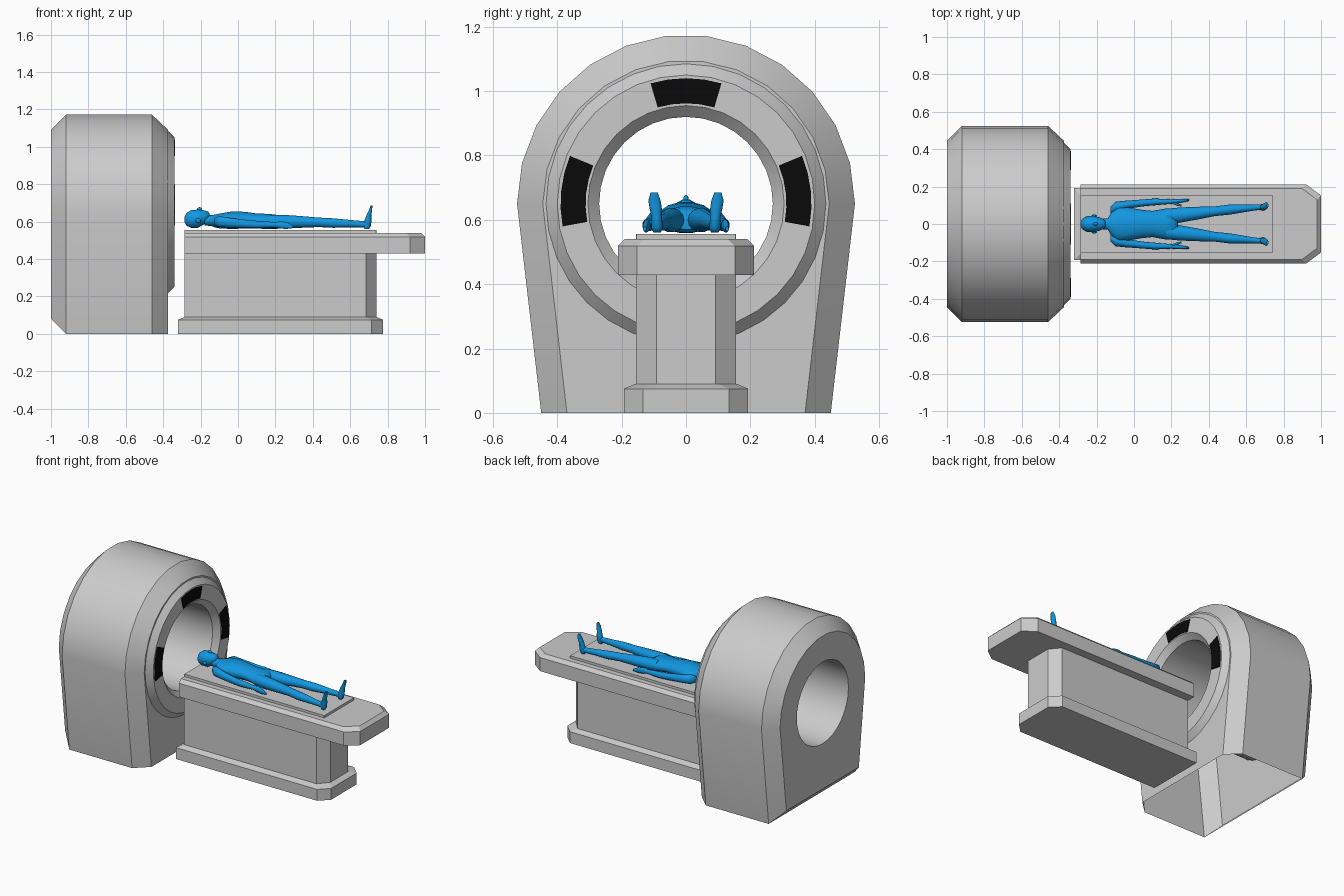
import bpy, bmesh
from math import sin, cos, pi, radians
from mathutils import Vector

cube = bpy.data.objects.get("Cube")
if cube:
    bpy.data.objects.remove(cube, do_unlink=True)


def material(name, colour):
    mat = bpy.data.materials.new(name)
    mat.use_nodes = True
    mat.diffuse_color = (*colour, 1)
    mat.node_tree.nodes["Principled BSDF"].inputs["Base Color"].default_value = (*colour, 1)
    return mat


grey = material("light grey", (0.6, 0.6, 0.6))
black = material("black", (0.003, 0.003, 0.003))
blue = material("blue", (0.006, 0.31, 0.75))


def finish(name, bm, mat, angle=30):
    bmesh.ops.recalc_face_normals(bm, faces=bm.faces[:])
    mesh = bpy.data.meshes.new(name)
    bm.to_mesh(mesh)
    bm.free()
    mesh.materials.append(mat)
    obj = bpy.data.objects.new(name, mesh)
    bpy.context.collection.objects.link(obj)
    bpy.ops.object.select_all(action="DESELECT")
    obj.select_set(True)
    bpy.context.view_layer.objects.active = obj
    bpy.ops.object.shade_smooth_by_angle(angle=radians(angle))
    return obj


def bridge(bm, loops):
    """Join equal-length closed loops of points with quads."""
    rings = [[bm.verts.new(p) for p in loop] for loop in loops]
    for a, b in zip(rings, rings[1:]):
        for i in range(len(a)):
            j = (i + 1) % len(a)
            bm.faces.new((a[i], a[j], b[j], b[i]))
    return rings


def loft(name, loops, mat, angle=30):
    bm = bmesh.new()
    rings = bridge(bm, loops)
    bm.faces.new(rings[0])
    bm.faces.new(rings[-1])
    return finish(name, bm, mat, angle)


# Gantry housing: tapered arch, chamfered at both ends, open underneath
CENTRE = 0.65
BORE = 0.27
RIM = 0.435
SIDES = 32
ARC = 13


def circle(x, r, n=SIDES):
    return [Vector((x, r * cos(2 * pi * i / n), CENTRE + r * sin(2 * pi * i / n))) for i in range(n)]


def arch(x, inset, floor):
    r = 0.525 - inset
    foot = 0.45 - inset + 0.115 * floor
    curve = [(x, r * cos(pi * i / ARC), CENTRE + r * sin(pi * i / ARC)) for i in range(ARC + 1)]
    return [(x, foot, floor)] + curve + [(x, -foot, floor)]


bm = bmesh.new()
rings = bridge(bm, [arch(-1, 0.08, 0.08), arch(-0.92, 0, 0), arch(-0.46, 0, 0), arch(-0.375, 0.08, 0)])
under = [f for f in bm.faces if all(v.co.z < 0.01 for v in f.verts)]
bmesh.ops.delete(bm, geom=under, context="FACES_ONLY")
for ring, radius in ((rings[0], BORE), (rings[-1], RIM)):
    x = ring[0].co.x
    hole = [bm.verts.new(p) for p in circle(x, radius)]
    edges = []
    for loop in (ring, hole):
        for i, v in enumerate(loop):
            w = loop[(i + 1) % len(loop)]
            edges.append(bm.edges.get((v, w)) or bm.edges.new((v, w)))
    bmesh.ops.triangle_fill(bm, edges=edges, use_beauty=True, normal=(1, 0, 0))
finish("gantry_housing", bm, grey)

# Raised front ring and the bore behind it
bm = bmesh.new()
bridge(bm, [circle(x, r) for x, r in
            ((-0.375, RIM), (-0.34, 0.4), (-0.34, 0.305), (-0.375, BORE), (-1, BORE))])
finish("front_ring_and_bore", bm, grey)

# Dark display plates on the ring
for name, middle in (("top", 90), ("left", 6), ("right", 174)):
    loops = []
    for x in (-0.342, -0.337):
        outline = []
        for r, way in ((0.39, 1), (0.312, -1)):
            for k in range(-2, 3):
                a = radians(middle + way * k * 8.2)
                outline.append((x, r * cos(a), CENTRE + r * sin(a)))
        loops.append(outline)
    loft(name + "_display_plate", loops, black)


# Table parts: rectangles with the two foot-end corners cut off
def slab(name, x0, x1, half, cut, levels, head=0):
    loops = []
    for z, inset in levels:
        a, b, h = x0 + inset * head, x1 - inset, half - inset
        cx, cy = cut
        loops.append([(a, -h, z), (b - cx, -h, z), (b, cy - h, z),
                      (b, h - cy, z), (b - cx, h, z), (a, h, z)])
    return loft(name, loops, grey, 10)


slab("table_foot", -0.32, 0.775, 0.193, (0.06, 0.06), ((0, 0), (0.075, 0), (0.09, 0.035)), head=1)
slab("table_column", -0.285, 0.74, 0.156, (0.055, 0.065), ((0.09, 0), (0.43, 0)))
slab("table_top", -0.285, 1, 0.212, (0.08, 0.06), ((0.428, 0), (0.518, 0), (0.54, 0.022)))
slab("mattress", -0.285, 0.74, 0.155, (0.001, 0.001), ((0.535, 0), (0.556, 0)))


# Patient: smooth lofts through elliptical sections
def limb(name, rows, upright=False, n=14):
    loops = []
    for x, y, z, width, depth in rows:
        loop = []
        for i in range(n):
            c, s = cos(2 * pi * i / n), sin(2 * pi * i / n)
            if upright:
                loop.append((x + depth * s, y + width * c, z))
            else:
                loop.append((x, y + width * c, z + depth * s))
        loops.append(loop)
    return loft(name, loops, blue, 60)


def ball(name, place, size):
    bm = bmesh.new()
    bmesh.ops.create_uvsphere(bm, u_segments=12, v_segments=8, radius=1)
    for v in bm.verts:
        v.co = Vector(a * b for a, b in zip(v.co, size)) + Vector(place)
    return finish(name, bm, blue, 60)


limb("patient_torso", [
    (-0.18, 0, 0.607, 0.027, 0.028), (-0.14, 0, 0.605, 0.03, 0.03),
    (-0.12, 0, 0.603, 0.065, 0.036), (-0.09, 0, 0.603, 0.095, 0.042),
    (-0.03, 0, 0.608, 0.088, 0.048), (0.04, 0, 0.607, 0.076, 0.046),
    (0.1, 0, 0.603, 0.07, 0.041), (0.17, 0, 0.6, 0.083, 0.042),
    (0.21, 0, 0.598, 0.083, 0.038), (0.235, 0, 0.595, 0.05, 0.025)])
limb("patient_head", [
    (-0.285, 0, 0.61, 0.014, 0.016), (-0.275, 0, 0.612, 0.03, 0.035),
    (-0.25, 0, 0.614, 0.043, 0.049), (-0.215, 0, 0.615, 0.043, 0.05),
    (-0.185, 0, 0.622, 0.036, 0.04), (-0.16, 0, 0.63, 0.024, 0.025),
    (-0.152, 0, 0.63, 0.012, 0.014)])
ball("patient_nose", (-0.205, 0, 0.665), (0.014, 0.008, 0.012))

for side, s in (("left", 1), ("right", -1)):
    def mirrored(rows):
        return [(x, y * s, z, w, d) for x, y, z, w, d in rows]

    ball(side + "_ear", (-0.213, s * 0.044, 0.605), (0.014, 0.007, 0.012))
    limb(side + "_arm", mirrored([
        (-0.125, 0.075, 0.6, 0.018, 0.02), (-0.1, 0.092, 0.6, 0.027, 0.03),
        (-0.04, 0.103, 0.594, 0.022, 0.026), (0.06, 0.114, 0.586, 0.018, 0.021),
        (0.11, 0.118, 0.584, 0.018, 0.02), (0.2, 0.12, 0.583, 0.012, 0.014),
        (0.23, 0.122, 0.582, 0.012, 0.02), (0.26, 0.125, 0.578, 0.009, 0.018),
        (0.295, 0.128, 0.572, 0.005, 0.007)]))
    limb(side + "_thumb", mirrored([
        (0.205, 0.115, 0.59, 0.008, 0.008), (0.235, 0.103, 0.59, 0.007, 0.007),
        (0.255, 0.098, 0.588, 0.004, 0.004)]), n=8)
    limb(side + "_leg", mirrored([
        (0.17, 0.043, 0.6, 0.038, 0.036), (0.24, 0.047, 0.599, 0.041, 0.038),
        (0.34, 0.058, 0.598, 0.034, 0.032), (0.43, 0.068, 0.596, 0.026, 0.026),
        (0.51, 0.077, 0.592, 0.027, 0.026), (0.6, 0.084, 0.589, 0.019, 0.02),
        (0.67, 0.09, 0.586, 0.014, 0.017), (0.695, 0.091, 0.582, 0.015, 0.018)]))
    limb(side + "_foot", mirrored([
        (0.688, 0.09, 0.56, 0.011, 0.012), (0.69, 0.09, 0.575, 0.018, 0.02),
        (0.695, 0.091, 0.605, 0.016, 0.02), (0.7, 0.094, 0.635, 0.019, 0.013),
        (0.708, 0.098, 0.66, 0.019, 0.009), (0.714, 0.099, 0.685, 0.011, 0.005)]), upright=True)
